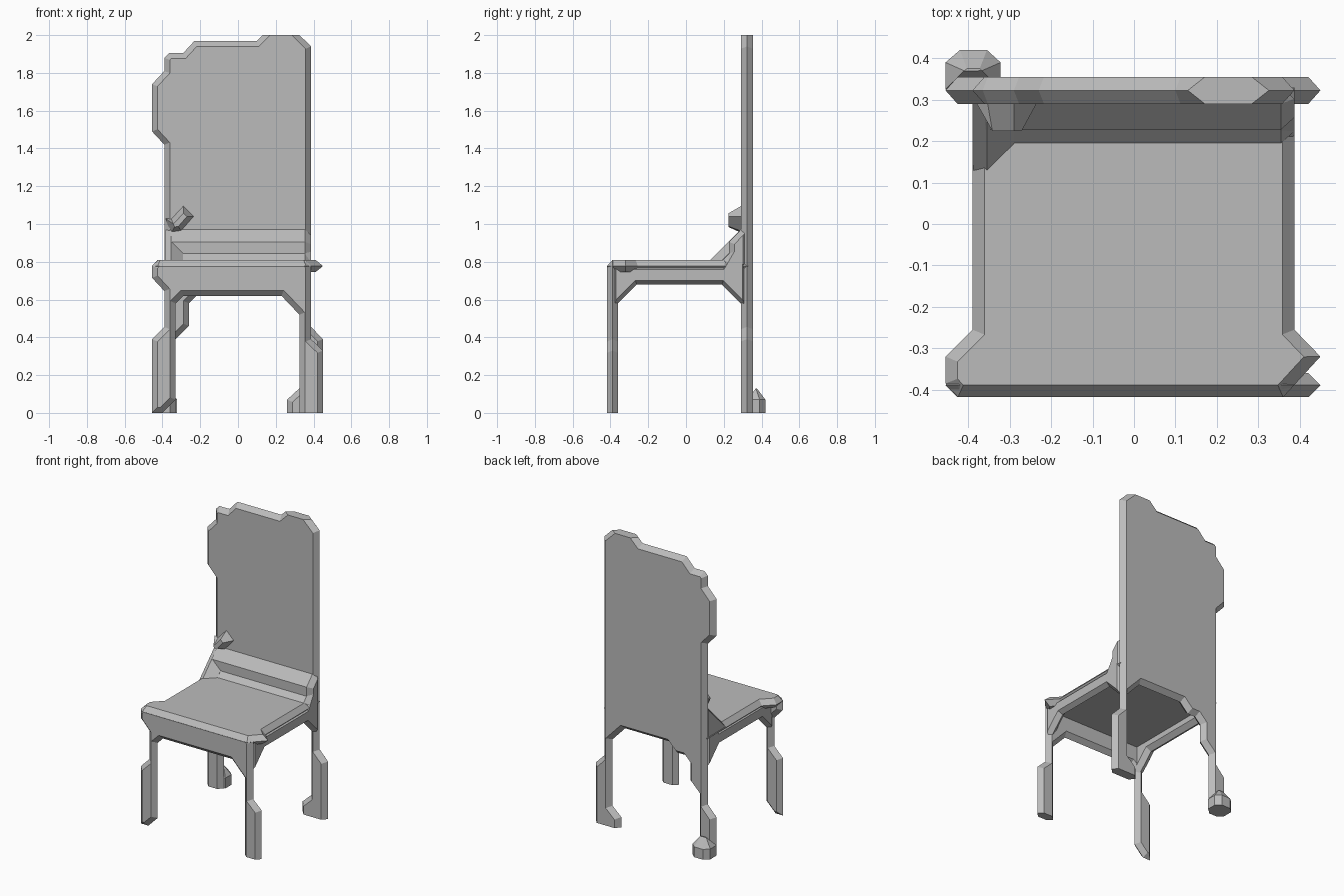
import bpy, bmesh
from mathutils import Vector

cube = bpy.data.objects.get("Cube")
if cube:
    bpy.data.objects.remove(cube, do_unlink=True)

GREY = (0.5, 0.5, 0.5, 1)
grey = bpy.data.materials.new("plain grey")
grey.use_nodes = True
grey.diffuse_color = GREY
grey.node_tree.nodes["Principled BSDF"].inputs["Base Color"].default_value = GREY

BEVEL = 0.029
PLACE = {
    "x": lambda u, v, d: (d, u, v),
    "y": lambda u, v, d: (u, d, v),
    "z": lambda u, v, d: (u, v, d),
}


def inset(outline, amount):
    """Shrink a 2D outline by mitred offset."""
    pts = [Vector(p) for p in outline]
    n = len(pts)
    area = sum(pts[i - 1].x * pts[i].y - pts[i].x * pts[i - 1].y for i in range(n))
    sign = 1 if area > 0 else -1
    result = []
    for i, p in enumerate(pts):
        a = (p - pts[i - 1]).normalized()
        b = (pts[(i + 1) % n] - p).normalized()
        na, nb = Vector((-a.y, a.x)) * sign, Vector((-b.y, b.x)) * sign
        result.append(p + (na + nb) * amount / (1 + na.dot(nb)))
    return result


def slab(name, axis, outline, levels):
    """Loft an outline through (depth, inset) levels, cut at floor and top."""
    bm = bmesh.new()
    rings = [[bm.verts.new(PLACE[axis](p.x, p.y, d)) for p in inset(outline, i)]
             for d, i in levels]
    n = len(outline)
    for low, high in zip(rings, rings[1:]):
        for i in range(n):
            bm.faces.new((low[i - 1], low[i], high[i], high[i - 1]))
    bm.faces.new(rings[0])
    bm.faces.new(rings[-1])
    bmesh.ops.recalc_face_normals(bm, faces=bm.faces)
    for height, up in ((0, -1), (2, 1)):
        cut = bmesh.ops.bisect_plane(
            bm, geom=bm.verts[:] + bm.edges[:] + bm.faces[:], dist=1e-5,
            plane_co=(0, 0, height), plane_no=(0, 0, up), clear_outer=True)
        edges = [e for e in cut["geom_cut"]
                 if isinstance(e, bmesh.types.BMEdge) and e.is_boundary]
        if edges:
            bmesh.ops.holes_fill(bm, edges=edges)
    bmesh.ops.recalc_face_normals(bm, faces=bm.faces)
    mesh = bpy.data.meshes.new(name)
    bm.to_mesh(mesh)
    bm.free()
    mesh.materials.append(grey)
    obj = bpy.data.objects.new(name, mesh)
    bpy.context.collection.objects.link(obj)
    return obj


def ridge(a, b):
    """Levels for a board with a ridge running round its edge."""
    return [(a, BEVEL), ((a + b) / 2, 0), (b, BEVEL)]


# Tall worn back with both rear legs
slab("back_and_rear_legs", "y", [
    (-.455, -.1), (-.455, .26), (-.39, .33), (-.39, 1.42), (-.455, 1.49),
    (-.455, 1.74), (-.39, 1.81), (-.39, 1.88), (-.365, 1.905), (-.29, 1.905),
    (-.23, 1.97), (.1, 1.97), (.16, 2.03), (.295, 2.03), (.387, 1.94),
    (.387, .455), (.45, .39), (.45, -.1), (.26, -.1), (.26, .07), (.325, .13),
    (.325, .58), (.23, .68), (-.1, .68), (-.16, .62), (-.22, .62),
    (-.26, .58), (-.26, .46), (-.33, .39), (-.33, -.1)],
    ridge(.29, .355))

# Front apron with both front legs
slab("apron_and_front_legs", "y", [
    (-.4, 0), (-.455, 0), (-.455, .39), (-.39, .455), (-.39, .645),
    (-.455, .715), (-.455, .78), (-.425, .805), (.36, .805), (.387, .78),
    (.387, .39), (.45, .33), (.45, -.1), (.325, -.1), (.325, .52), (.23, .62),
    (-.29, .62), (-.33, .58), (-.33, .07)],
    ridge(-.418, -.36))

# Seat board with flared front corners
slab("seat", "z", [
    (-.425, -.418), (.36, -.418), (.45, -.32), (.387, -.255), (.387, .33),
    (-.39, .33), (-.39, -.255), (-.455, -.32), (-.455, -.385)],
    ridge(.745, .81))

# Side skirts
for side, name in ((-1, "right_skirt"), (1, "left_skirt")):
    slab(name, "x", [
        (-.39, .55), (-.26, .68), (.19, .68), (.32, .55), (.32, .95),
        (.29, .95), (.19, .78), (-.39, .78)],
        [(side * .325, BEVEL), (side * .355, 0), (side * .387, BEVEL * .7)])

# Stepped rail where the seat meets the back
slab("back_step", "x", [
    (.195, .81), (.228, .843), (.228, .905), (.29, .97), (.33, .97),
    (.33, .76), (.195, .76)],
    [(-.36, 0), (.355, 0), (.387, BEVEL)])

# Sloped corner filler and splinter on the right
slab("corner_filler", "x", [
    (.08, .76), (.29, .97), (.33, 1.01), (.33, .76)],
    [(-.387, .02), (-.355, 0), (-.29, .045)])
slab("splinter", "y", [
    (-.355, .95), (-.385, 1.03), (-.355, 1.03), (-.29, 1.1), (-.23, 1.04),
    (-.3, .96)],
    [(.225, .03), (.3, 0)])

# Heel block behind the right rear leg
slab("heel_block", "z", [
    (-.455, .325), (-.455, .39), (-.42, .42), (-.355, .42), (-.322, .39),
    (-.322, .325)],
    [(0, 0), (.07, 0), (.13, .045)])
